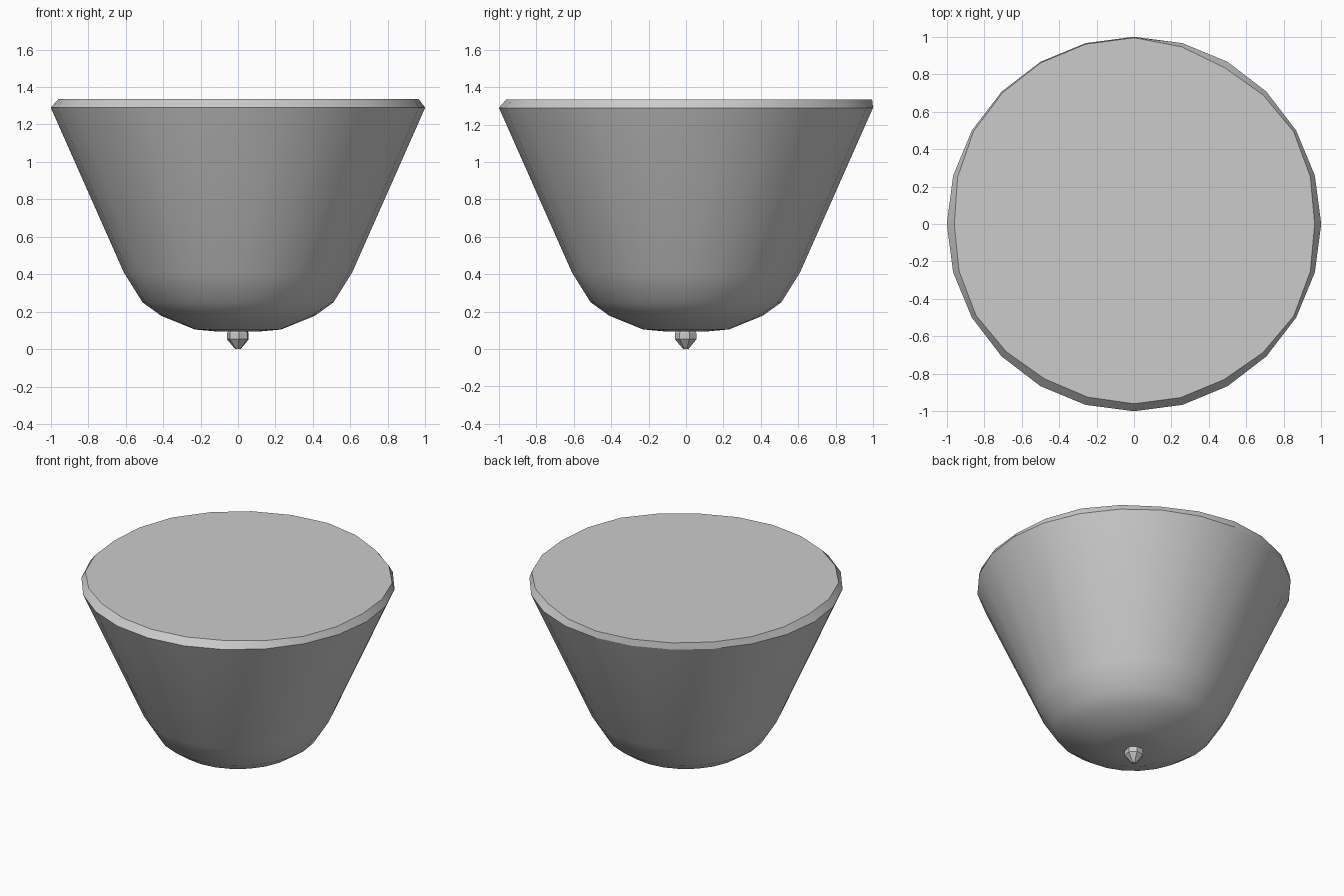
import bpy, bmesh, math

cube = bpy.data.objects.get("Cube")
if cube:
    bpy.data.objects.remove(cube, do_unlink=True)

grey = bpy.data.materials.new("plain grey")
grey.use_nodes = True
colour = (0.6, 0.6, 0.6, 1)
grey.diffuse_color = colour
grey.node_tree.nodes["Principled BSDF"].inputs["Base Color"].default_value = colour


def lathe(name, profile, sides, radius_scale=None, turn=0.0):
    """Revolve (radius, z) points; both ends are closed. radius_scale varies the last ring."""
    bm = bmesh.new()
    rings = []
    for level, (r, z) in enumerate(profile):
        ring = []
        for i in range(sides):
            a = turn + math.tau * i / sides
            k = radius_scale[i] if radius_scale and level == len(profile) - 1 else 1
            ring.append(bm.verts.new((r * k * math.cos(a), r * k * math.sin(a), z)))
        rings.append(ring)
    for low, high in zip(rings, rings[1:]):
        for i in range(sides):
            j = (i + 1) % sides
            bm.faces.new((low[i], low[j], high[j], high[i]))
    bm.faces.new(rings[0][::-1])
    bm.faces.new(rings[-1])
    mesh = bpy.data.meshes.new(name)
    bm.to_mesh(mesh)
    bm.free()
    mesh.materials.append(grey)
    obj = bpy.data.objects.new(name, mesh)
    bpy.context.collection.objects.link(obj)
    return obj


# Bowl with an unevenly chipped top rim
SIDES = 24
chips = [.965, .985, .965, .995, .995, .99, .96, .975, .955, .96, .96, .985]
rim = []
for i, c in enumerate(chips):
    rim += [c, (c + chips[(i + 1) % len(chips)]) / 2]
bowl = lathe("bowl", [(.1, .093), (.23, .105), (.41, .178), (.51, .25),
                      (.61, .41), (1, 1.29), (1, 1.335)], SIDES, rim)
bpy.ops.object.select_all(action="DESELECT")
bowl.select_set(True)
bpy.context.view_layer.objects.active = bowl
bpy.ops.object.shade_smooth_by_angle(angle=math.radians(30))

# Small faceted tip under the bowl
lathe("bottom_tip", [(.015, 0), (.06, .053), (.06, .085), (.05, .1)], 7, turn=.3)
